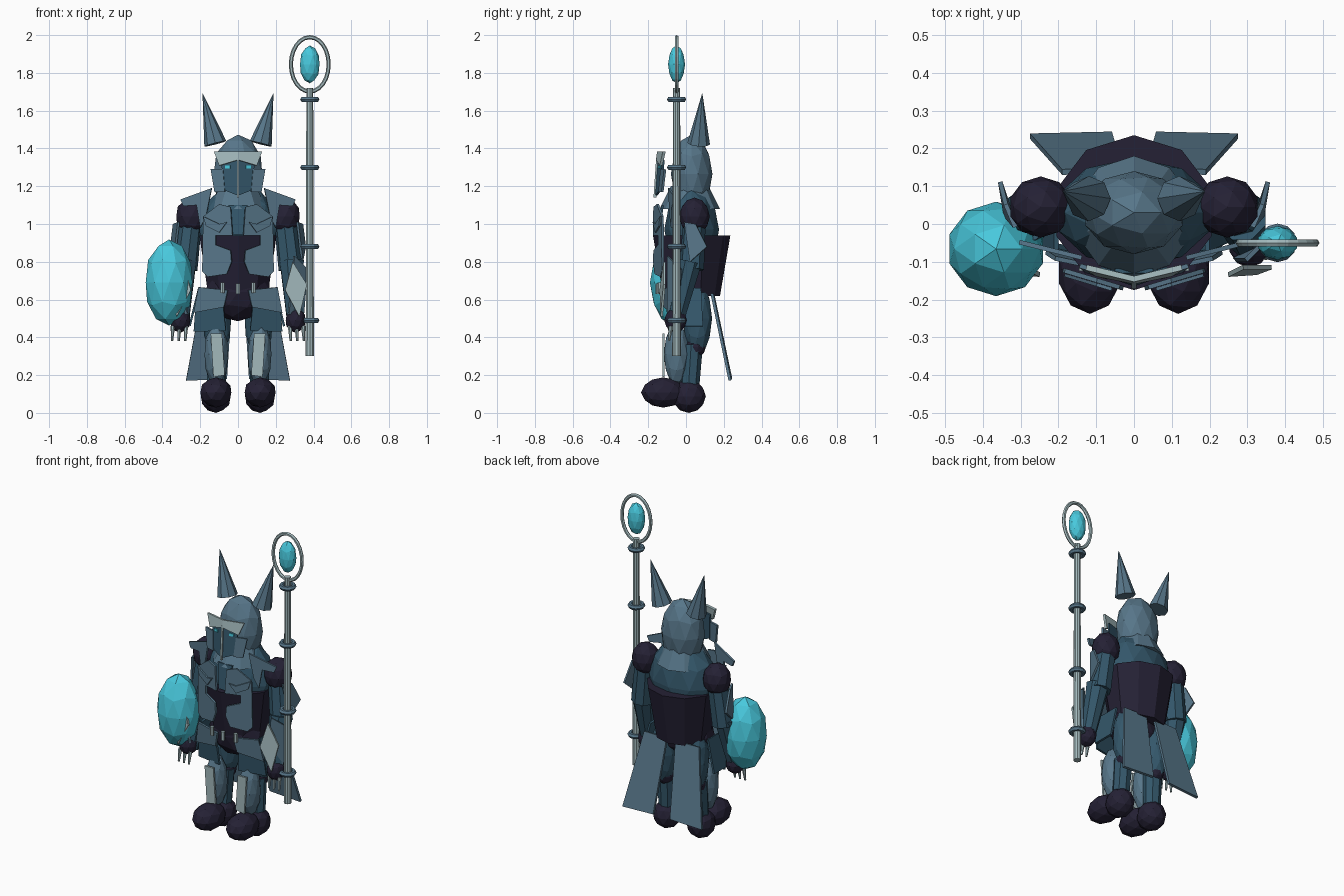
import bpy, bmesh, math
from mathutils import Vector

if "Cube" in bpy.data.objects:
    bpy.data.objects.remove(bpy.data.objects["Cube"])


def colour(name, rgb):
    m = bpy.data.materials.new(name)
    m.diffuse_color = (*rgb, 1)
    m.use_nodes = True
    m.node_tree.nodes["Principled BSDF"].inputs["Base Color"].default_value = m.diffuse_color
    return m


NAVY = colour("dark navy", (0.018, 0.015, 0.035))
TEAL = colour("deep teal", (0.034, 0.095, 0.145))
STEEL = colour("steel blue", (0.095, 0.18, 0.25))
PALE = colour("pale metal", (0.36, 0.48, 0.50))
CYAN = colour("bright cyan", (0.065, 0.58, 0.72))


def finish(bm, name, mat):
    bmesh.ops.recalc_face_normals(bm, faces=bm.faces)
    me = bpy.data.meshes.new(name)
    bm.to_mesh(me)
    bm.free()
    me.materials.append(mat)
    ob = bpy.data.objects.new(name, me)
    bpy.context.collection.objects.link(ob)
    return ob


def ball(name, c, r, mat, sub=2):
    bm = bmesh.new()
    bmesh.ops.create_icosphere(bm, subdivisions=sub, radius=1)
    for v in bm.verts:
        v.co = Vector([c[i] + v.co[i] * r[i] for i in range(3)])
    return finish(bm, name, mat)


def limb(name, p, q, r1, r2, mat, sides=8):
    """Tapered round bar from p to q."""
    p, q = Vector(p), Vector(q)
    bm = bmesh.new()
    bmesh.ops.create_cone(bm, cap_ends=True, segments=sides, radius1=r1, radius2=r2, depth=(q - p).length)
    rot = Vector((0, 0, 1)).rotation_difference(q - p)
    for v in bm.verts:
        v.co = rot @ v.co + (p + q) / 2
    return finish(bm, name, mat)


def plate(name, pts, mat, t=0.012):
    """Polygon given thickness along its normal."""
    bm = bmesh.new()
    f = bm.faces.new([bm.verts.new(p) for p in pts])
    f.normal_update()
    n = f.normal.copy()
    ext = bmesh.ops.extrude_face_region(bm, geom=[f], use_keep_orig=True)
    for v in ext["geom"]:
        if isinstance(v, bmesh.types.BMVert):
            v.co -= n * t * (1 if n.y < 0 else -1)
    return finish(bm, name, mat)


def sloped(s, outline, y0, kx=0.0, kz=0.0):
    """Front outline (x, z) placed on a slanted plane, on side s."""
    return [(s * x, y0 + kx * x + kz * z, z) for x, z in outline]


def ring(name, c, rx, rz, tube, mat, upright, n=24, m=6):
    bm = bmesh.new()
    loops = []
    for i in range(n):
        a = 2 * math.pi * i / n
        loop = []
        for j in range(m):
            b = 2 * math.pi * j / m
            k, h = tube * math.cos(b), tube * math.sin(b)
            u, w = (rx + k) * math.cos(a), (rz + k) * math.sin(a)
            off = (u, h, w) if upright else (u, w, h)
            loop.append(bm.verts.new(Vector(c) + Vector(off)))
        loops.append(loop)
    for i in range(n):
        for j in range(m):
            A, B = loops[i], loops[(i + 1) % n]
            bm.faces.new((A[j], B[j], B[(j + 1) % m], A[(j + 1) % m]))
    return finish(bm, name, mat)


# Staff with collars, ring and gem
SX, SY = 0.38, -0.05
limb("staff_shaft", (SX, SY, 0.3), (SX, SY, 1.72), 0.023, 0.019, PALE, 10)
for i, z in enumerate((0.49, 0.88, 1.3, 1.66)):
    ring(f"staff_collar_{i}", (SX, SY, z), 0.036, 0.036, 0.015, STEEL, False, 12)
ring("staff_ring", (SX, SY, 1.845), 0.1, 0.144, 0.011, PALE, True)
ball("staff_gem", (SX, SY, 1.845), (0.054, 0.045, 0.1), CYAN)

# Energy orb on the other arm
ball("orb_shield", (-0.365, -0.066, 0.69), (0.13, 0.125, 0.228), CYAN)

# Torso: chest dome, tapered waist drum, pelvis
ball("chest", (0, 0.03, 0.97), (0.215, 0.145, 0.25), TEAL)
bm = bmesh.new()
rings = []
for z, rx, ry in ((0.62, 0.165, 0.15), (0.94, 0.215, 0.205)):
    rings.append([bm.verts.new((rx * math.sin(math.tau * i / 10), 0.03 + ry * math.cos(math.tau * i / 10), z))
                  for i in range(10)])
bm.faces.new(rings[0])
bm.faces.new(rings[1])
for i in range(10):
    k = (i + 1) % 10
    bm.faces.new((rings[0][i], rings[0][k], rings[1][k], rings[1][i]))
finish(bm, "waist_drum", NAVY)
ball("pelvis", (0, 0.0, 0.64), (0.18, 0.125, 0.155), NAVY)
limb("neck_collar", (0, 0.02, 1.08), (0, 0.02, 1.2), 0.16, 0.1, STEEL, 10)
plate("throat_panel", [(-0.05, -0.13, 1.1), (0.05, -0.13, 1.1), (0.03, -0.15, 0.945), (-0.03, -0.15, 0.945)], TEAL)

# Head and floating face mask
ball("head", (0, 0.03, 1.265), (0.135, 0.11, 0.208), STEEL)
plate("mask_ridge", [(-0.006, -0.158, 1.35), (0.006, -0.158, 1.35), (0.006, -0.172, 1.14), (-0.006, -0.172, 1.14)], PALE, 0.015)

for s, side in ((-1, "left"), (1, "right")):
    def nm(part):
        return f"{part}_{side}"

    # Helmet horns
    limb(nm("horn"), (s * 0.12, 0.067, 1.425), (s * 0.187, 0.086, 1.69), 0.06, 0.001, STEEL)
    # Mask: face, cheek, brow and eye
    plate(nm("mask_face"), sloped(s, [(0, 1.15), (0.075, 1.18), (0.09, 1.34), (0, 1.34)], -0.245, 0.3, 0.07), TEAL)
    plate(nm("cheek_guard"), sloped(s, [(0.07, 1.17), (0.125, 1.17), (0.145, 1.29), (0.08, 1.29)], -0.25, 0.3, 0.07), STEEL)
    plate(nm("mask_brow"), sloped(s, [(0, 1.34), (0.1, 1.31), (0.128, 1.385), (0, 1.385)], -0.34, 0.24, 0.135), PALE, 0.015)
    plate(nm("eye"), sloped(s, [(0.042, 1.294), (0.068, 1.294), (0.068, 1.31), (0.042, 1.31)], -0.252, 0.3, 0.07), CYAN, 0.007)

    # Chest armour with a stepped cut-out and a raised upper lame
    plate(nm("chest_plate"), sloped(s, [(0.03, 0.94), (0.04, 1.09), (0.1, 1.105), (0.185, 1.04), (0.19, 0.75), (0.16, 0.72),
                                        (0.06, 0.735), (0.035, 0.8), (0.04, 0.86), (0.12, 0.89), (0.12, 0.94)], -0.185, 0.3), STEEL)
    plate(nm("chest_lame"), sloped(s, [(0.1, 0.955), (0.17, 0.99), (0.185, 1.04), (0.1, 1.0), (0.06, 1.01)], -0.195, 0.3), STEEL, 0.009)

    # Shoulder, pauldron plates and arm
    ball(nm("shoulder"), (s * 0.247, 0.045, 1.04), (0.084, 0.081, 0.1), NAVY)
    plate(nm("pauldron"), sloped(s, [(0.14, 1.19), (0.305, 1.13), (0.29, 1.095), (0.22, 1.1), (0.2, 0.98), (0.17, 1.04)],
                                 -0.13, 0.25), STEEL)
    limb(nm("upper_arm"), (s * 0.25, 0.045, 1.02), (s * 0.28, 0.03, 0.76), 0.06, 0.066, TEAL)
    limb(nm("forearm"), (s * 0.285, 0.02, 0.8), (s * 0.3, -0.05, 0.5), 0.068, 0.045, TEAL)
    plate(nm("elbow_guard"), [(s * 0.32, -0.01, 1.01), (s * 0.345, 0.05, 1.0), (s * 0.36, 0.11, 0.88), (s * 0.345, 0.02, 0.8)], STEEL)
    plate(nm("vambrace_side"), [(s * 0.3, -0.1, 0.83), (s * 0.37, -0.03, 0.76), (s * 0.35, -0.05, 0.52), (s * 0.27, -0.1, 0.52)], STEEL)
    plate(nm("vambrace"), [(s * 0.29, -0.12, 0.8), (s * 0.365, -0.12, 0.68), (s * 0.325, -0.135, 0.51), (s * 0.25, -0.14, 0.65)], PALE)
    ball(nm("hand"), (s * 0.305, -0.055, 0.49), (0.055, 0.06, 0.065), NAVY)
    for i in range(3):
        x = s * (0.275 + 0.035 * i)
        limb(nm(f"finger_{i}"), (x, -0.08, 0.46), (x + s * 0.004, -0.09, 0.38), 0.012, 0.006, PALE, 6)

    # Layered hip skirt and belt studs
    plate(nm("tasset_upper"), sloped(s, [(0.055, 0.65), (0.21, 0.665), (0.235, 0.53), (0.075, 0.56)], -0.09, 0.22, -0.08), STEEL)
    plate(nm("tasset_lower"), sloped(s, [(0.08, 0.58), (0.225, 0.57), (0.235, 0.43), (0.065, 0.435)], -0.065, 0.22, -0.1), TEAL)
    plate(nm("tasset_side"), [(s * 0.2, -0.07, 0.66), (s * 0.2, 0.08, 0.66), (s * 0.25, 0.09, 0.46), (s * 0.25, -0.05, 0.46)], TEAL)
    limb(nm("belt_stud"), (s * 0.082, -0.14, 0.635), (s * 0.082, -0.14, 0.69), 0.012, 0.012, PALE, 6)

    # Coat tails at the back
    plate(nm("coat_tail"), [(s * 0.03, 0.135, 0.63), (s * 0.19, 0.13, 0.63), (s * 0.275, 0.225, 0.17), (s * 0.058, 0.23, 0.18)], STEEL, 0.015)

    # Legs, shin guards and feet
    ball(nm("thigh"), (s * 0.11, 0.06, 0.5), (0.078, 0.078, 0.2), TEAL)
    ball(nm("knee_joint"), (s * 0.11, 0.05, 0.35), (0.055, 0.055, 0.06), NAVY)
    limb(nm("calf"), (s * 0.11, 0.035, 0.36), (s * 0.115, 0.02, 0.13), 0.055, 0.05, TEAL)
    ball(nm("shin"), (s * 0.115, -0.05, 0.31), (0.065, 0.068, 0.165), STEEL)
    plate(nm("shin_guard"), sloped(s, [(0.07, 0.2), (0.13, 0.19), (0.145, 0.42), (0.085, 0.42)], -0.125), PALE)
    ball(nm("foot"), (s * 0.117, -0.12, 0.108), (0.086, 0.118, 0.08), NAVY)
    ball(nm("heel"), (s * 0.117, 0.015, 0.088), (0.082, 0.09, 0.088), NAVY)

limb("belt_stud_centre", (0, -0.15, 0.63), (0, -0.15, 0.685), 0.012, 0.012, PALE, 6)
